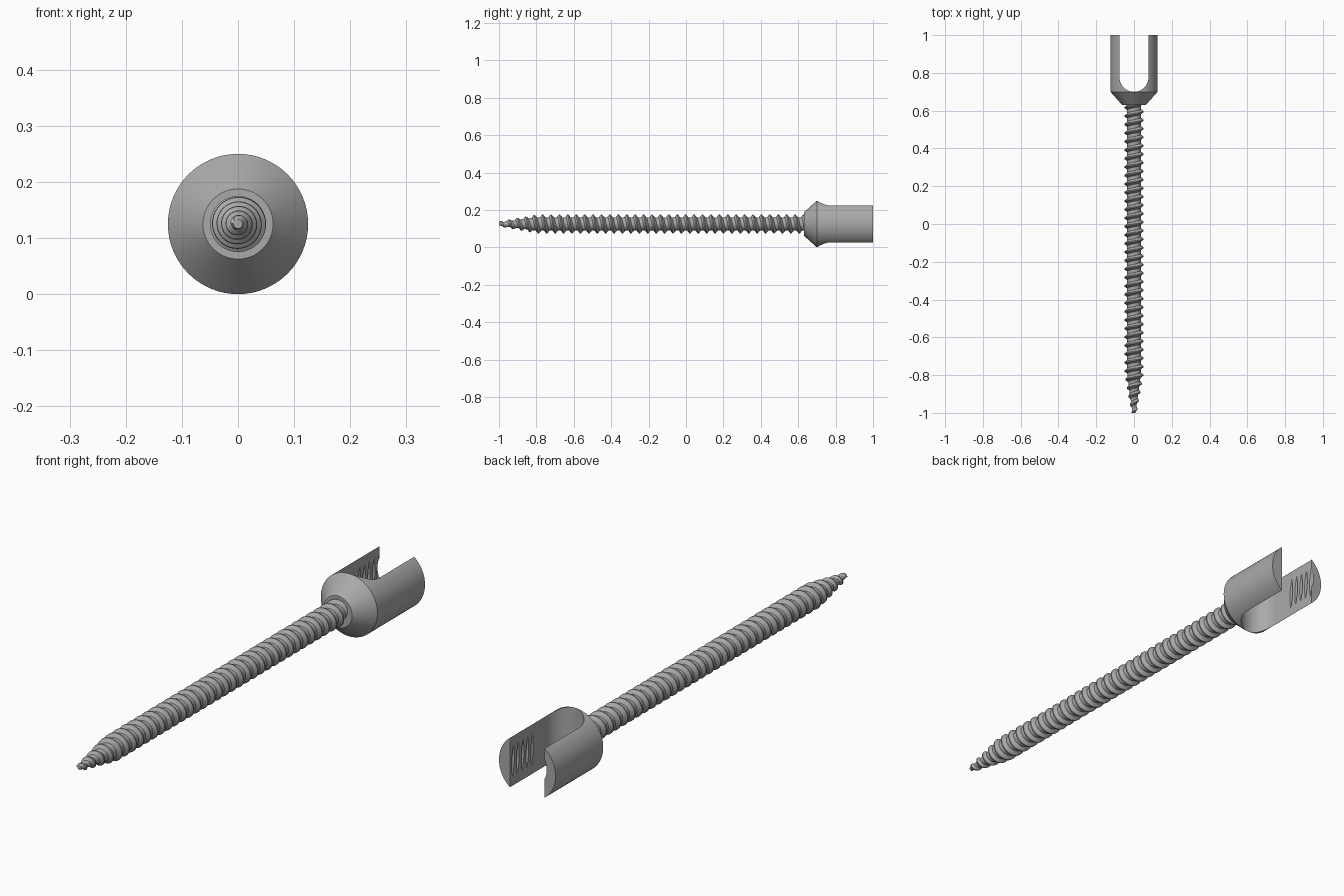
import bpy, bmesh
from math import sin, cos, tau, floor, radians

if "Cube" in bpy.data.objects:
    bpy.data.objects.remove(bpy.data.objects["Cube"])

AXIS_Z = 0.125
SEG = 64

steel = bpy.data.materials.new("brushed_grey_steel")
steel.use_nodes = True
GREY = (0.4, 0.4, 0.4, 1)
steel.diffuse_color = GREY
steel.node_tree.nodes["Principled BSDF"].inputs["Base Color"].default_value = GREY


def ring_point(r, y, a):
    return (r * sin(a), y, AXIS_Z + r * cos(a))


def finish(bm, name):
    bmesh.ops.remove_doubles(bm, verts=bm.verts, dist=1e-5)
    bmesh.ops.holes_fill(bm, edges=[e for e in bm.edges if e.is_boundary], sides=0)
    bmesh.ops.recalc_face_normals(bm, faces=bm.faces)
    mesh = bpy.data.meshes.new(name)
    bm.to_mesh(mesh)
    bm.free()
    obj = bpy.data.objects.new(name, mesh)
    bpy.context.collection.objects.link(obj)
    mesh.materials.append(steel)
    return obj


def lathe(name, profile):
    """Closed solid of revolution about the long axis; profile is (radius, y)."""
    bm = bmesh.new()
    rings = [[bm.verts.new(ring_point(r, y, tau * i / SEG)) for i in range(SEG)]
             for r, y in profile]
    for a, b in zip(rings, rings[1:]):
        for i in range(SEG):
            j = (i + 1) % SEG
            bm.faces.new((a[i], a[j], b[j], b[i]))
    return finish(bm, name)


def thread(name, y0, y1, pitch, shape, root, depth, steps):
    """Right-handed thread; shape lists (fraction of pitch, fraction of depth)."""
    bm = bmesh.new()
    turns = floor((y1 - y0) / pitch) + 3
    rows = []
    for i in range(turns * steps + 1):
        row = []
        for along, rise in shape:
            y = y0 + pitch * (i / steps - 1.5 + along)
            if y <= y0 or y >= y1:
                y, rise = min(max(y, y0), y1), 0
            r = root(y) + rise * depth(y)
            row.append(bm.verts.new(ring_point(r, y, tau * (i % steps) / steps)))
        rows.append(row)
    for a, b in zip(rows, rows[1:]):
        for k in range(len(shape) - 1):
            bm.faces.new((a[k], a[k + 1], b[k + 1], b[k]))
    return finish(bm, name)


def cut(obj, cutter):
    mod = obj.modifiers.new("cut", 'BOOLEAN')
    mod.operation, mod.solver, mod.object = 'DIFFERENCE', 'EXACT', cutter
    bpy.context.view_layer.objects.active = obj
    bpy.ops.object.modifier_apply(modifier=mod.name)
    bpy.data.objects.remove(cutter)


# Forked head: cone and cylinder
head = lathe("forked_head", [(0.0625, 0.63), (0.125, 0.70), (0.125, 1.0)])

# U-shaped slot through the head
SLOT, FLOOR = 0.077, 0.70
bm = bmesh.new()
outline = [(SLOT, 1.1), (-SLOT, 1.1)]
outline += [(-SLOT * cos(tau * i / SEG), FLOOR + SLOT - SLOT * sin(tau * i / SEG))
            for i in range(SEG // 2 + 1)]
face = bm.faces.new([bm.verts.new((x, y, -0.1)) for x, y in outline])
sweep = bmesh.ops.extrude_face_region(bm, geom=[face])["geom"]
bmesh.ops.translate(bm, vec=(0, 0, 0.5),
                    verts=[v for v in sweep if isinstance(v, bmesh.types.BMVert)])
cut(head, finish(bm, "slot_cutter"))

# Set-screw grooves inside the two arms
cut(head, thread("groove_cutter", 0.852, 1.02, 0.03,
                 [(0, 0), (0.15, 0), (0.5, 1), (0.85, 0), (1, 0)],
                 lambda y: 0.07, lambda y: 0.03, SEG))


# Threaded shank, tapering to the tip
def taper(y):
    return min(1, max(0, (y + 1) / 0.2))


shank = thread("threaded_shank", -1, 0.65, 0.045,
               [(0, 0), (0.4, 0), (0.62, 1), (0.74, 1), (1, 0)],
               lambda y: 0.008 + 0.028 * taper(y),
               lambda y: 0.006 + 0.008 * taper(y), 40)

# Smooth shading with sharp edges kept
for obj in (head, shank):
    bpy.ops.object.select_all(action='DESELECT')
    obj.select_set(True)
    bpy.context.view_layer.objects.active = obj
    bpy.ops.object.shade_smooth_by_angle(angle=radians(25))
